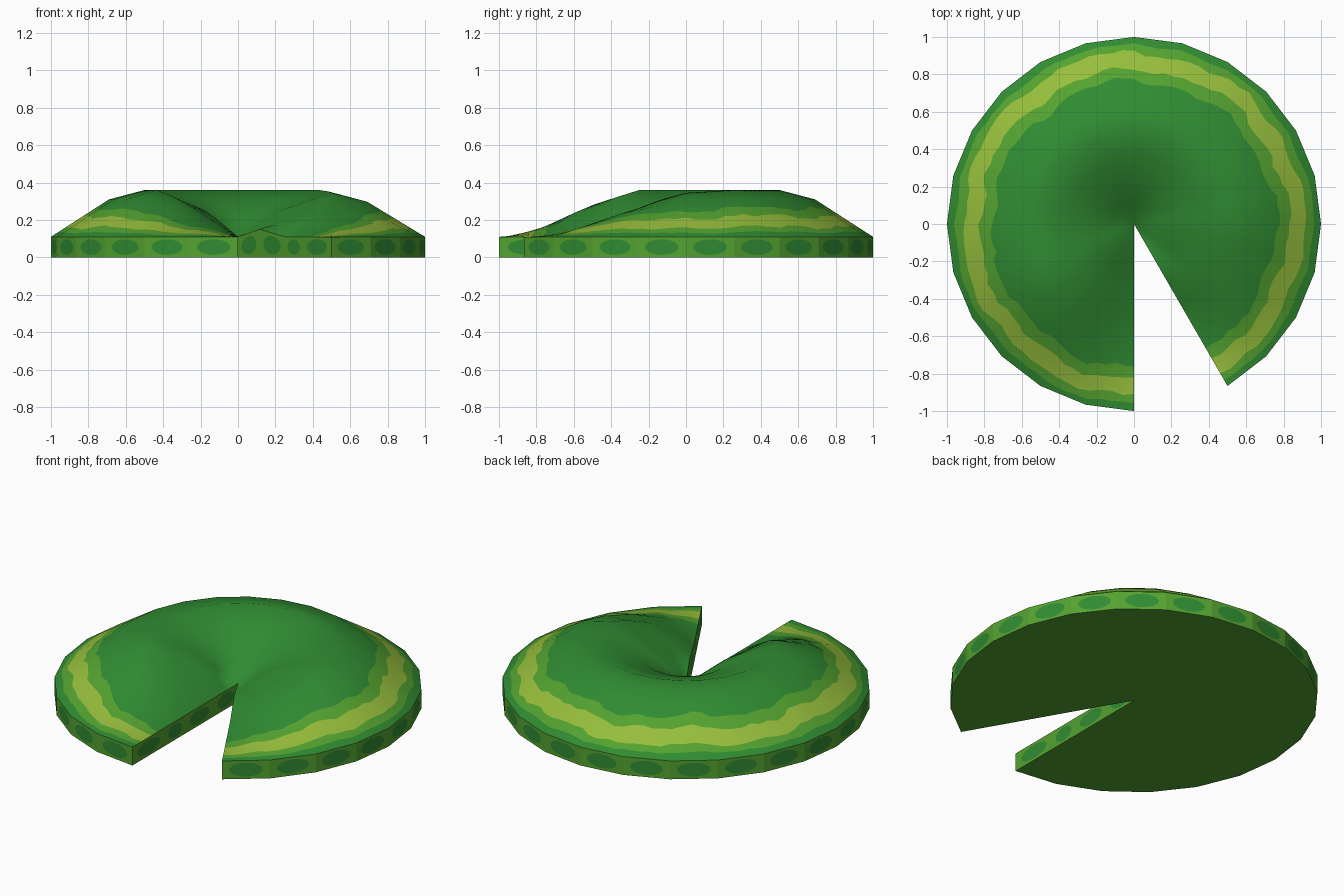
import bpy, bmesh, math, random
from mathutils import Vector

if "Cube" in bpy.data.objects:
    bpy.data.objects.remove(bpy.data.objects["Cube"])

random.seed(4)
SIDES = 22            # 24-sided disc with a 30 degree notch
SUB = 4               # columns per side, for the wavy colour bands
RIM = 0.11
RING_R = [0, 0.23, 0.5, 0.69, 1]
RING_H = [0, 0.15, 0.25, 0.20, 0]
RIGHT = [0, 0.38, 0.62, 0.80, 0.94, 0.97]     # rise away from right notch edge
LEFT = [0, 0.33, 0.64, 0.87]                  # rise away from left notch edge


def material(name, rgb):
    m = bpy.data.materials.new(name)
    lin = [((c / 255 + 0.055) / 1.055) ** 2.4 for c in rgb]
    m.diffuse_color = (*lin, 1)
    m.use_nodes = True
    m.node_tree.nodes["Principled BSDF"].inputs["Base Color"].default_value = m.diffuse_color
    return m


DARK = material("deep_green", (48, 140, 50))
MID = material("leaf_green", (84, 163, 48))
YELLOW = material("yellow_green", (150, 190, 60))


def direction(i):
    a = math.radians(-60 + 15 * i)
    return Vector((math.cos(a), math.sin(a), 0))


def height(k, i):
    if i == 0 and k == 1:
        return RIM + 0.04
    g = 1
    if i < len(RIGHT):
        g = RIGHT[i]
    elif SIDES - i < len(LEFT):
        g = LEFT[SIDES - i]
    return RIM + RING_H[k] * g


def surf(f, t):
    """Point on the domed top: f = radius fraction, t = side number."""
    f, t = min(max(f, 0), 1), min(max(t, 0), SIDES)
    i = min(int(t), SIDES - 1)
    k = max(n for n in range(4) if RING_R[n] <= f)
    u, v = t - i, (f - RING_R[k]) / (RING_R[k + 1] - RING_R[k])
    p = direction(i).lerp(direction(i + 1), u) * f
    lo = height(k, i) * (1 - u) + height(k, i + 1) * u
    hi = height(k + 1, i) * (1 - u) + height(k + 1, i + 1) * u
    p.z = lo * (1 - v) + hi * v
    return p


def normal(f, t):
    f = max(f, 0.06)
    a = surf(f + 0.1, t) - surf(f - 0.1, t)
    b = surf(f, t + 0.7) - surf(f, t - 0.7)
    return a.cross(b).normalized()


# domed top with wavy bands
cols = SIDES * SUB + 1
verts, norms = [Vector((0, 0, RIM))], [Vector((0, -0.45, 0.9)).normalized()]
for c in range(cols):
    t = c / SUB
    w = 0.014 * math.sin(t * 1.9) + 0.009 * math.sin(t * 4.3 + 1)
    jit = lambda s: random.uniform(-s, s)
    fs = [0.12, 0.23, 0.36, 0.5, 0.6, 0.69,
          0.765 + w + jit(0.010), 0.83 + w + jit(0.010),
          0.918 + w * 0.8 + jit(0.008), 0.962 + w * 0.4 + jit(0.004), 1]
    for f in fs:
        verts.append(surf(f, t))
        norms.append(normal(f, t))
n = len(fs)
BAND = [0] * 6 + [1, 2, 1, 0]
BAND[5] = 0
faces, mats = [], []
for c in range(cols - 1):
    a, b = 1 + c * n, 1 + (c + 1) * n
    faces.append((0, a, b))
    mats.append(0)
    for k in range(n - 1):
        faces.append((a + k, a + k + 1, b + k + 1, b + k))
        mats.append(BAND[k])
me = bpy.data.meshes.new("leaf_top")
me.from_pydata(verts, [], faces)
for m in (DARK, MID, YELLOW):
    me.materials.append(m)
for p, m in zip(me.polygons, mats):
    p.material_index = m
    p.use_smooth = True
me.normals_split_custom_set_from_vertices(norms)
bpy.context.collection.objects.link(bpy.data.objects.new("leaf_top", me))

# rim and notch walls, each panel with an inset oval, plus the flat underside
bm = bmesh.new()


def panel(p, q, za, zb):
    length = (q - p).length
    ru = 0.35

    def at(u, v):
        r = p.lerp(q, u)
        return bm.verts.new((r.x, r.y, v * (za * (1 - u) + zb * u)))

    inner, outer = [], []
    for j in range(16):
        cs, sn = math.cos(j * math.pi / 8), math.sin(j * math.pi / 8)
        m = max(abs(cs), abs(sn))
        inner.append(at(0.5 + ru * cs, 0.5 + 0.38 * sn))
        outer.append(at(0.5 + 0.5 * cs / m, 0.5 + 0.5 * sn / m))
    bm.faces.new(inner).material_index = 1
    for j in range(16):
        k = (j + 1) % 16
        bm.faces.new((outer[j], outer[k], inner[k], inner[j]))


for i in range(SIDES):
    p, q = direction(i), direction(i + 1)
    panel(p, q, RIM, RIM)
    bm.faces.new([bm.verts.new(v) for v in ((0, 0, 0), q, p)])
for k in range(4):
    a, b = RING_R[k], RING_R[k + 1]
    panel(direction(0) * a, direction(0) * b, height(k, 0), height(k + 1, 0))
    panel(direction(SIDES) * b, direction(SIDES) * a, RIM, RIM)
bmesh.ops.remove_doubles(bm, verts=bm.verts, dist=1e-5)
me = bpy.data.meshes.new("leaf_rim")
bm.to_mesh(me)
bm.free()
me.materials.append(MID)
me.materials.append(DARK)
bpy.context.collection.objects.link(bpy.data.objects.new("leaf_rim", me))
